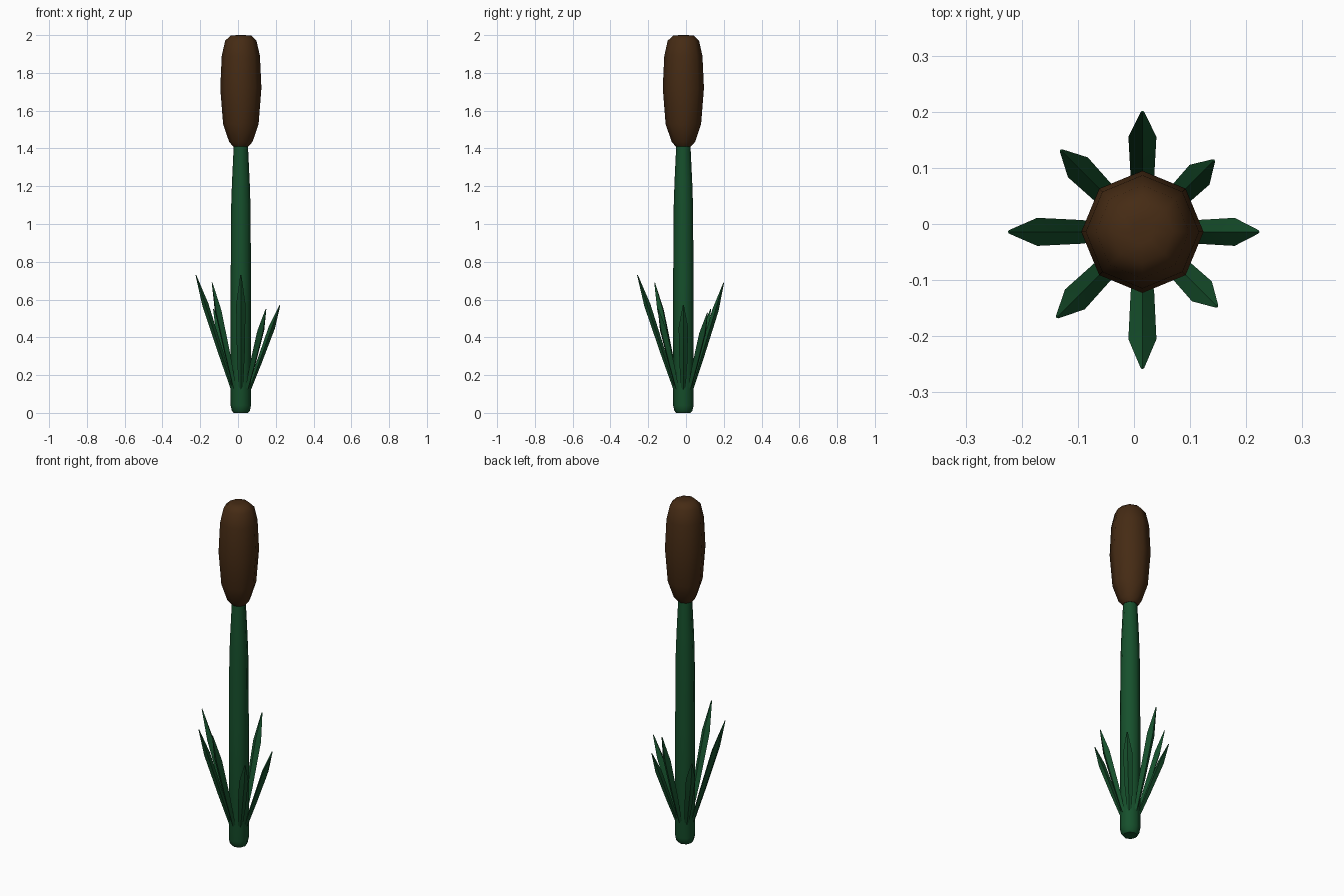
import bpy, bmesh, math
from mathutils import Vector

if "Cube" in bpy.data.objects:
    bpy.data.objects.remove(bpy.data.objects["Cube"])

CENTRE = Vector((0.015, -0.014, 0))


def material(name, rgb):
    m = bpy.data.materials.new(name)
    m.diffuse_color = (*rgb, 1)
    m.use_nodes = True
    m.node_tree.nodes["Principled BSDF"].inputs["Base Color"].default_value = m.diffuse_color
    return m


def loft(name, rings, mat, angle):
    """Skin a list of equal-sized point rings and cap both ends."""
    bm = bmesh.new()
    loops = [[bm.verts.new(p) for p in ring] for ring in rings]
    n = len(loops[0])
    for a, b in zip(loops, loops[1:]):
        for i in range(n):
            j = (i + 1) % n
            bm.faces.new((a[i], a[j], b[j], b[i]))
    bm.faces.new(loops[0][::-1])
    bm.faces.new(loops[-1])
    bmesh.ops.remove_doubles(bm, verts=bm.verts, dist=1e-5)
    bmesh.ops.recalc_face_normals(bm, faces=bm.faces)
    me = bpy.data.meshes.new(name)
    bm.to_mesh(me)
    bm.free()
    ob = bpy.data.objects.new(name, me)
    me.materials.append(mat)
    bpy.context.collection.objects.link(ob)
    bpy.context.view_layer.objects.active = ob
    ob.select_set(True)
    bpy.ops.object.shade_smooth_by_angle(angle=math.radians(angle))
    ob.select_set(False)
    return ob


def turned(name, profile, mat):
    """Eight-sided turned shape from (radius, height) pairs."""
    rings = [[CENTRE + Vector((r * math.cos(k * math.pi / 4), r * math.sin(k * math.pi / 4), z))
              for k in range(8)] for r, z in profile]
    return loft(name, rings, mat, 50)


def leaf(index, degrees, reach, height):
    """Diamond-section blade leaning outward from the stem."""
    a = math.radians(degrees)
    out = Vector((math.cos(a), math.sin(a), 0))
    side = Vector((-math.sin(a), math.cos(a), 0))
    base = CENTRE + out * 0.036 + Vector((0, 0, 0.1))
    tip = CENTRE + out * reach + Vector((0, 0, height))
    axis = (tip - base).normalized()
    normal = side.cross(axis)
    rings = []
    for t, w, d in ((0, 0.010, 0.008), (0.35, 0.021, 0.014), (0.75, 0.025, 0.017), (1, 0.003, 0.002)):
        p = base.lerp(tip, t)
        rings.append([p + side * w, p + normal * d, p - side * w, p - normal * d])
    return loft(f"leaf_{index}", rings, green, 30)


green = material("leaf_green", (0.008, 0.08, 0.025))
brown = material("seed_brown", (0.06, 0.024, 0.007))

# Stem and seed head
turned("stem", [(0.038, 0), (0.048, 0.012), (0.054, 0.04), (0.054, 0.7),
                (0.051, 1.1), (0.047, 1.22), (0.037, 1.43)], green)
turned("seed_head", [(0.04, 1.41), (0.062, 1.435), (0.094, 1.53), (0.109, 1.72),
                     (0.101, 1.89), (0.083, 1.97), (0.055, 1.997), (0.02, 2.0)], brown)

# Ring of tall and short leaves
for i, (reach, height) in enumerate([(0.207, 0.57), (0.18, 0.53), (0.214, 0.69), (0.205, 0.55),
                                     (0.238, 0.73), (0.215, 0.69), (0.243, 0.73), (0.188, 0.55)]):
    leaf(i + 1, i * 45, reach, height)
